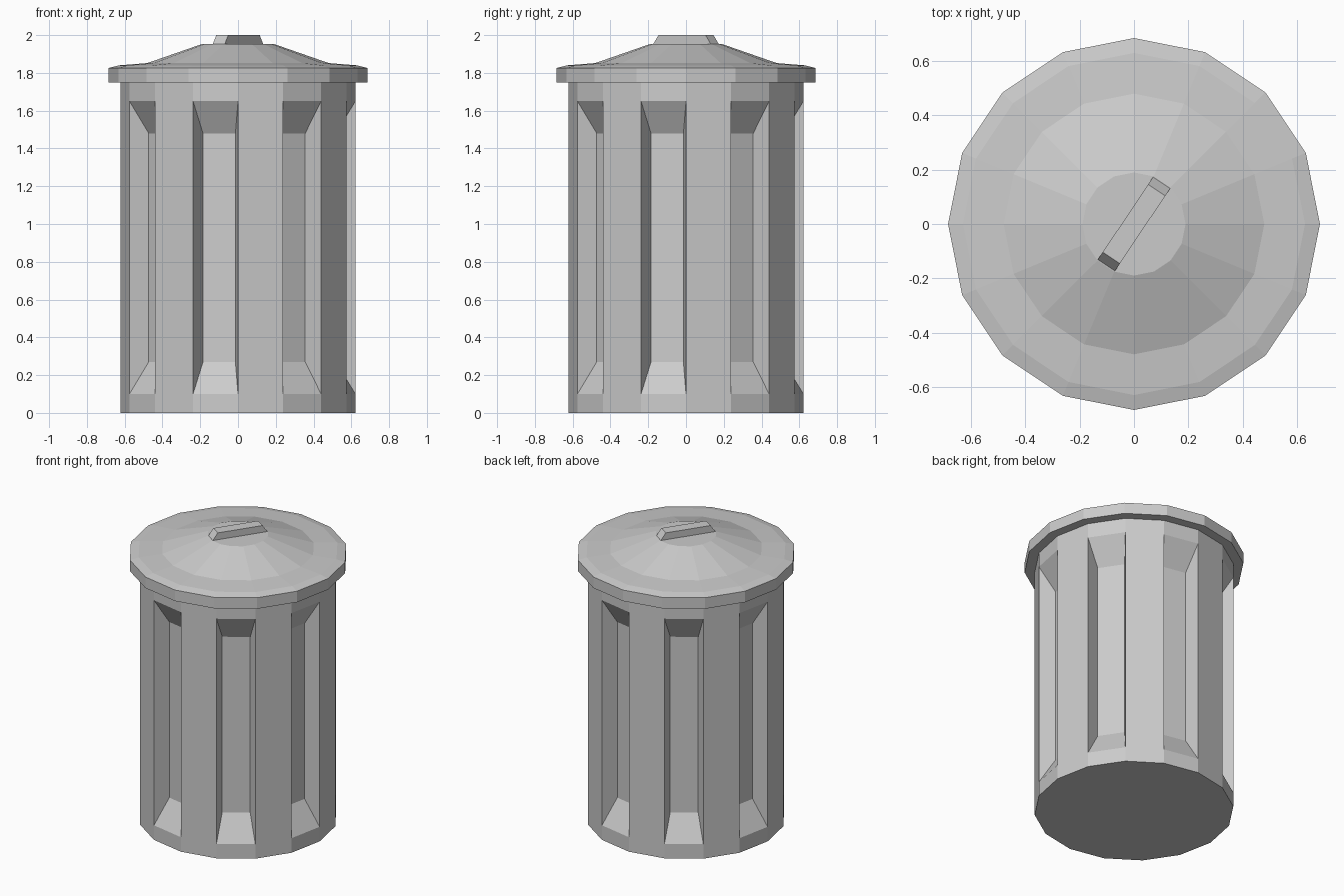
import bpy, bmesh
from math import sin, cos, pi
from mathutils import Vector, Matrix

if "Cube" in bpy.data.objects:
    bpy.data.objects.remove(bpy.data.objects["Cube"])

SIDES = 16
STEP = 2 * pi / SIDES


def lathe(bm, profile):
    """Revolve (radius, z) points, listed bottom to top; returns rings and face bands."""
    rings = [[bm.verts.new((r * cos(i * STEP), r * sin(i * STEP), z)) for i in range(SIDES)]
             for r, z in profile]
    bands = []
    for a, b in zip(rings, rings[1:]):
        bands.append([bm.faces.new((a[i], a[(i + 1) % SIDES], b[(i + 1) % SIDES], b[i]))
                      for i in range(SIDES)])
    return rings, bands


def finish(bm, name):
    mesh = bpy.data.meshes.new(name)
    bm.to_mesh(mesh)
    bm.free()
    obj = bpy.data.objects.new(name, mesh)
    bpy.context.collection.objects.link(obj)
    return obj


def recess(bm, face, depth, width_scale, slope):
    """Replace a wall face by a sunken panel with sloping sides."""
    outer = list(face.verts)
    centre = face.calc_center_median()
    normal = Vector((centre.x, centre.y, 0)).normalized()
    tangent = Vector((-normal.y, normal.x, 0))
    inner = []
    for v in outer:
        d = v.co - centre
        z = d.z - slope if d.z > 0 else d.z + slope
        inner.append(bm.verts.new(centre - normal * depth
                                  + tangent * d.dot(tangent) * width_scale
                                  + Vector((0, 0, z))))
    bm.faces.remove(face)
    bm.faces.new(inner)
    for i in range(4):
        j = (i + 1) % 4
        bm.faces.new((outer[i], outer[j], inner[j], inner[i]))


# Can body with eight recessed panels
bm = bmesh.new()
rings, bands = lathe(bm, [(0.622, 0), (0.622, 0.1), (0.622, 1.65), (0.622, 1.75)])
bm.faces.new(rings[0][::-1])
for f in bands[1][1::2]:
    recess(bm, f, 0.1, 0.72, 0.17)
finish(bm, "can_body")

# Lid with overhanging rim and low dome
bm = bmesh.new()
rings, _ = lathe(bm, [(0.622, 1.75), (0.685, 1.75), (0.685, 1.826), (0.63, 1.84),
                      (0.48, 1.852), (0.19, 1.953)])
bm.faces.new(rings[-1])
finish(bm, "lid")

# Handle: bar with sloping ends
bm = bmesh.new()
bmesh.ops.create_cube(bm, size=1)
for v in bm.verts:
    top = v.co.z > 0
    v.co = Vector((v.co.x * (0.30 if top else 0.37), v.co.y * 0.076, 2.0 if top else 1.95))
bm.transform(Matrix.Rotation(pi * 56.25 / 180, 4, 'Z'))
finish(bm, "lid_handle")
